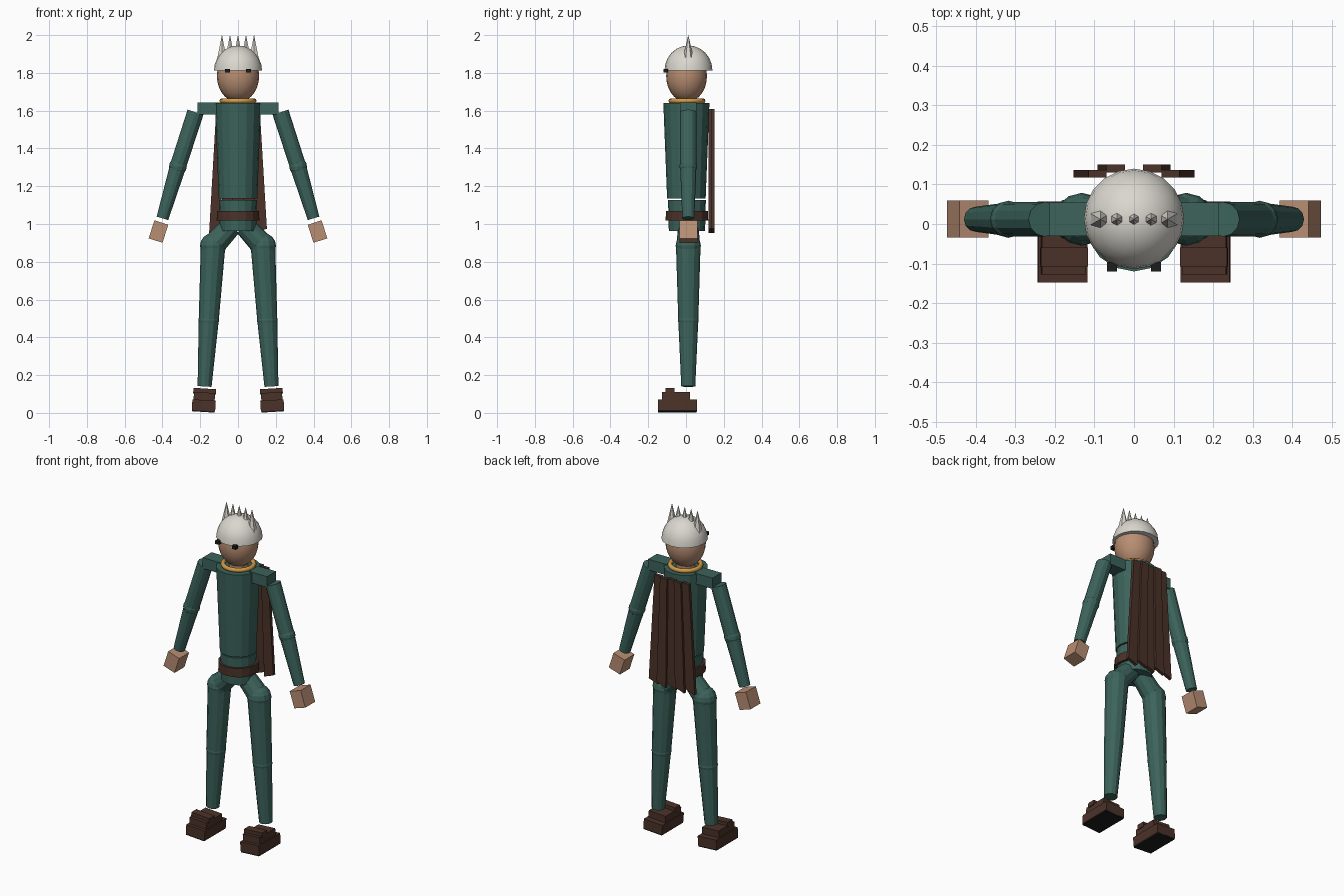
import bpy, bmesh
from math import radians
from mathutils import Vector, Matrix

if "Cube" in bpy.data.objects:
    bpy.data.objects.remove(bpy.data.objects["Cube"])

YC = 0.012  # depth centre of body


def mat(name, r, g, b):
    m = bpy.data.materials.new(name)
    m.diffuse_color = (r, g, b, 1)
    m.use_nodes = True
    m.node_tree.nodes["Principled BSDF"].inputs["Base Color"].default_value = m.diffuse_color
    return m


GREEN = mat("green_cloth", 0.045, 0.125, 0.105)
SKIN = mat("skin", 0.48, 0.27, 0.17)
BROWN = mat("brown_leather", 0.07, 0.032, 0.022)
WHITE = mat("white_hair", 0.7, 0.68, 0.62)
GOLD = mat("gold", 0.65, 0.33, 0.06)
BLACK = mat("black", 0.012, 0.012, 0.012)


def finish(bm, name, m, smooth=False):
    bmesh.ops.recalc_face_normals(bm, faces=bm.faces)
    me = bpy.data.meshes.new(name)
    bm.to_mesh(me)
    bm.free()
    me.materials.append(m)
    ob = bpy.data.objects.new(name, me)
    bpy.context.collection.objects.link(ob)
    if smooth:
        me.shade_smooth()
    return ob


def limb(name, p, q, r1, r2, m, sides=12):
    """Tapered cylinder from p to q."""
    p, q = Vector(p), Vector(q)
    d = q - p
    rot = d.to_track_quat('Z', 'Y').to_matrix().to_4x4()
    bm = bmesh.new()
    bmesh.ops.create_cone(bm, cap_ends=True, segments=sides, radius1=r1, radius2=r2,
                          depth=d.length, matrix=Matrix.Translation((p + q) / 2) @ rot)
    return finish(bm, name, m)


def box(name, c, size, m, tilt=0, pivot=None):
    """Box tilted about the y axis through a pivot."""
    pv = Vector(pivot or c)
    bm = bmesh.new()
    mx = (Matrix.Translation(pv) @ Matrix.Rotation(radians(tilt), 4, 'Y')
          @ Matrix.Translation(Vector(c) - pv) @ Matrix.Diagonal((*size, 1)))
    bmesh.ops.create_cube(bm, size=1, matrix=mx)
    return finish(bm, name, m)


def ball(name, c, radii, m, u=12, v=8, cut=False, smooth=False):
    """Ellipsoid; cut keeps only the upper half, closed underneath."""
    bm = bmesh.new()
    bmesh.ops.create_uvsphere(bm, u_segments=u, v_segments=v, radius=1)
    if cut:
        low = [w for w in bm.verts if w.co.z < -0.01]
        bmesh.ops.delete(bm, geom=low, context='VERTS')
        bmesh.ops.holes_fill(bm, edges=[e for e in bm.edges if e.is_boundary], sides=0)
    bm.transform(Matrix.Translation(c) @ Matrix.Diagonal((*radii, 1)))
    return finish(bm, name, m, smooth)


# Torso, pelvis, belt
limb("torso", (0, 0.002, 1.135), (0, 0.002, 1.64), 0.102, 0.122, GREEN, 16)
limb("pelvis", (0, 0.005, 0.962), (0, 0.005, 1.128), 0.096, 0.1, GREEN, 16)
limb("belt", (0, 0.005, 1.018), (0, 0.005, 1.07), 0.113, 0.111, BROWN, 16)

# Collar ring
bpy.ops.mesh.primitive_torus_add(location=(0, 0.005, 1.652), major_radius=0.085,
                                 minor_radius=0.013, major_segments=24, minor_segments=8)
collar = bpy.context.object
collar.name = "collar"
collar.data.materials.append(GOLD)
collar.data.shade_smooth()

# Head, hair cap, hair spikes
limb("neck", (0, 0.005, 1.63), (0, 0.005, 1.69), 0.052, 0.052, SKIN)
ball("head", (0, 0.003, 1.783), (0.112, 0.108, 0.138), SKIN, 20, 14, smooth=True)
hair = ball("hair_cap", (0, 0.013, 1.812), (0.127, 0.127, 0.133), WHITE, 20, 12, cut=True)
for p in hair.data.polygons:
    p.use_smooth = p.normal.z > -0.5
for i in range(5):
    x = (i - 2) * 0.0425
    limb("hair_spike", (x, YC, 1.87), (x, YC, 2.0), 0.03, 0.0005, WHITE, 6)

for s in (-1, 1):
    box("eye", (s * 0.056, -0.108, 1.811), (0.025, 0.024, 0.02), BLACK)

    # Arm
    box("shoulder", (s * 0.155, YC, 1.612), (0.12, 0.085, 0.065), GREEN)
    sh, el, wr = (s * 0.225, YC, 1.592), (s * 0.318, YC, 1.305), (s * 0.4, YC, 1.03)
    limb("upper_arm", sh, el, 0.044, 0.043, GREEN)
    ball("elbow", el, (0.047, 0.047, 0.047), GREEN)
    limb("forearm", el, wr, 0.043, 0.032, GREEN)
    box("hand", (s * 0.421, 0.013, 0.96), (0.077, 0.094, 0.1), SKIN, tilt=-s * 18)

    # Leg
    hip, knee, ankle = (s * 0.132, YC, 0.885), (s * 0.155, YC, 0.49), (s * 0.177, YC, 0.14)
    limb("hip", (s * 0.035, YC, 0.99), hip, 0.055, 0.062, GREEN)
    ball("hip_joint", hip, (0.069, 0.067, 0.067), GREEN)
    limb("thigh", hip, knee, 0.065, 0.053, GREEN)
    ball("knee", knee, (0.055, 0.055, 0.055), GREEN)
    limb("shin", knee, ankle, 0.053, 0.037, GREEN)

    # Stepped boot, tilted with the leg
    pv = (s * 0.18, 0, 0.06)
    for name, y0, y1, z0, z1, w, m in (
            ("boot_tread", -0.147, 0.056, 0.005, 0.012, 0.12, BLACK),
            ("boot_sole", -0.148, 0.057, 0.012, 0.068, 0.124, BROWN),
            ("boot_upper", -0.128, 0.022, 0.066, 0.108, 0.112, BROWN),
            ("boot_tongue", -0.108, -0.06, 0.1, 0.129, 0.12, BROWN)):
        box(name, (s * 0.18, (y0 + y1) / 2, (z0 + z1) / 2), (w, y1 - y0, z1 - z0), m,
            tilt=-s * 3.5, pivot=pv)

# Cape: five overlapping pleats flaring downward, ragged hem
for i in range(5):
    a, b = i / 5, (i + 1) / 5
    bm = bmesh.new()
    pts = [((2 * a - 1) * 0.115, 1.61), ((2 * b - 1) * 0.115, 1.61),
           ((2 * b - 1) * 0.153, 0.975), ((2 * a - 1) * 0.153, 0.952)]
    y = 0.131 if i % 2 else 0.118
    f = bm.faces.new([bm.verts.new((x, y, z)) for x, z in pts])
    ext = bmesh.ops.extrude_face_region(bm, geom=[f], use_keep_orig=True)
    bmesh.ops.translate(bm, vec=(0, 0.019, 0),
                        verts=[g for g in ext["geom"] if isinstance(g, bmesh.types.BMVert)])
    finish(bm, "cape_pleat", BROWN)
